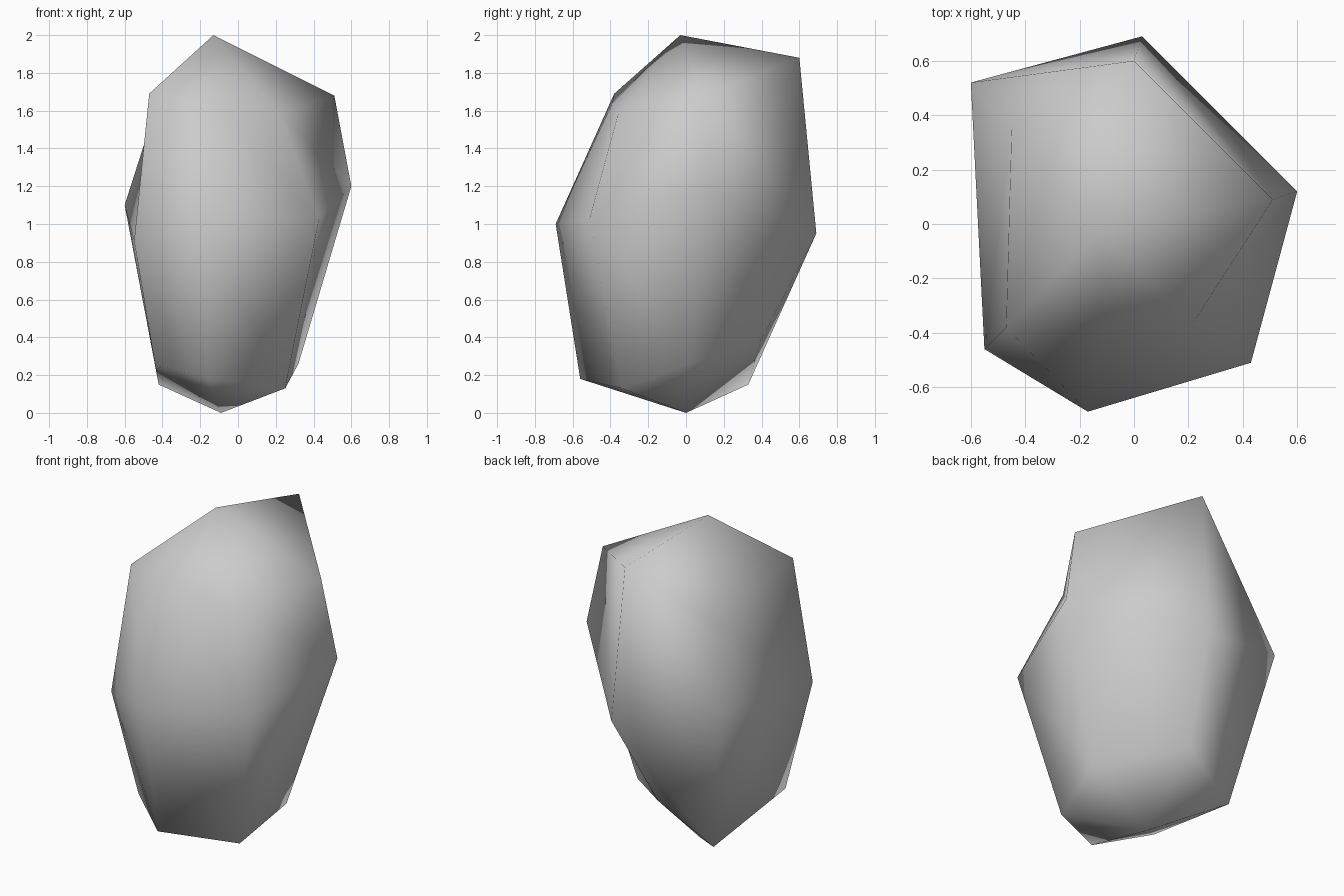
import bpy
import bmesh

# Remove only the default cube
default_cube = bpy.data.objects.get("Cube")
if default_cube:
    bpy.data.objects.remove(default_cube, do_unlink=True)


def make_material(name, colour):
    material = bpy.data.materials.new(name)
    material.use_nodes = True
    material.diffuse_color = colour
    shader = material.node_tree.nodes["Principled BSDF"]
    shader.inputs["Base Color"].default_value = colour
    shader.inputs["Roughness"].default_value = 0.9
    return material


def join_rings(bm, below, above):
    """Join two rings with triangles whose diagonals all lean one way."""
    count = len(below)
    for i in range(count):
        j = (i + 1) % count
        bm.faces.new((below[i], above[j], below[j]))
        bm.faces.new((below[i], above[i], above[j]))


def close_ring(bm, ring, tip):
    """Close the end of the boulder with a fan of triangles."""
    for i in range(len(ring)):
        bm.faces.new((ring[i], ring[i - 1], tip))


def build_boulder(name, rings, bottom, top, material):
    bm = bmesh.new()
    loops = [[bm.verts.new(point) for point in ring] for ring in rings]
    for below, above in zip(loops, loops[1:]):
        join_rings(bm, below, above)
    close_ring(bm, loops[0], bm.verts.new(bottom))
    close_ring(bm, loops[-1], bm.verts.new(top))
    bmesh.ops.recalc_face_normals(bm, faces=bm.faces[:])
    for face in bm.faces:
        face.smooth = True
    mesh = bpy.data.meshes.new(name)
    bm.to_mesh(mesh)
    bm.free()
    mesh.materials.append(material)
    boulder = bpy.data.objects.new(name, mesh)
    bpy.context.collection.objects.link(boulder)
    return boulder


# Irregular cross-sections, each running clockwise from the back
foot_ring = [(-.08, .39, .37), (.32, .02, .26), (.25, -.34, .13),
             (-.16, -.56, .18), (-.44, -.35, .26), (-.42, .33, .15)]
waist_ring = [(.03, .69, .95), (.6, .12, 1.2), (.43, -.51, 1.03),
              (-.17, -.69, 1), (-.55, -.46, .91), (-.6, .52, 1.1)]
shoulder_ring = [(0, .6, 1.88), (.51, .09, 1.68), (.22, -.36, 1.58),
                 (-.12, -.39, 1.64), (-.47, -.38, 1.69), (-.45, .35, 1.57)]

stone_grey = make_material("stone grey", (.6, .6, .6, 1))
build_boulder("boulder", [foot_ring, waist_ring, shoulder_ring],
              bottom=(-.09, 0, 0), top=(-.13, -.03, 2), material=stone_grey)
